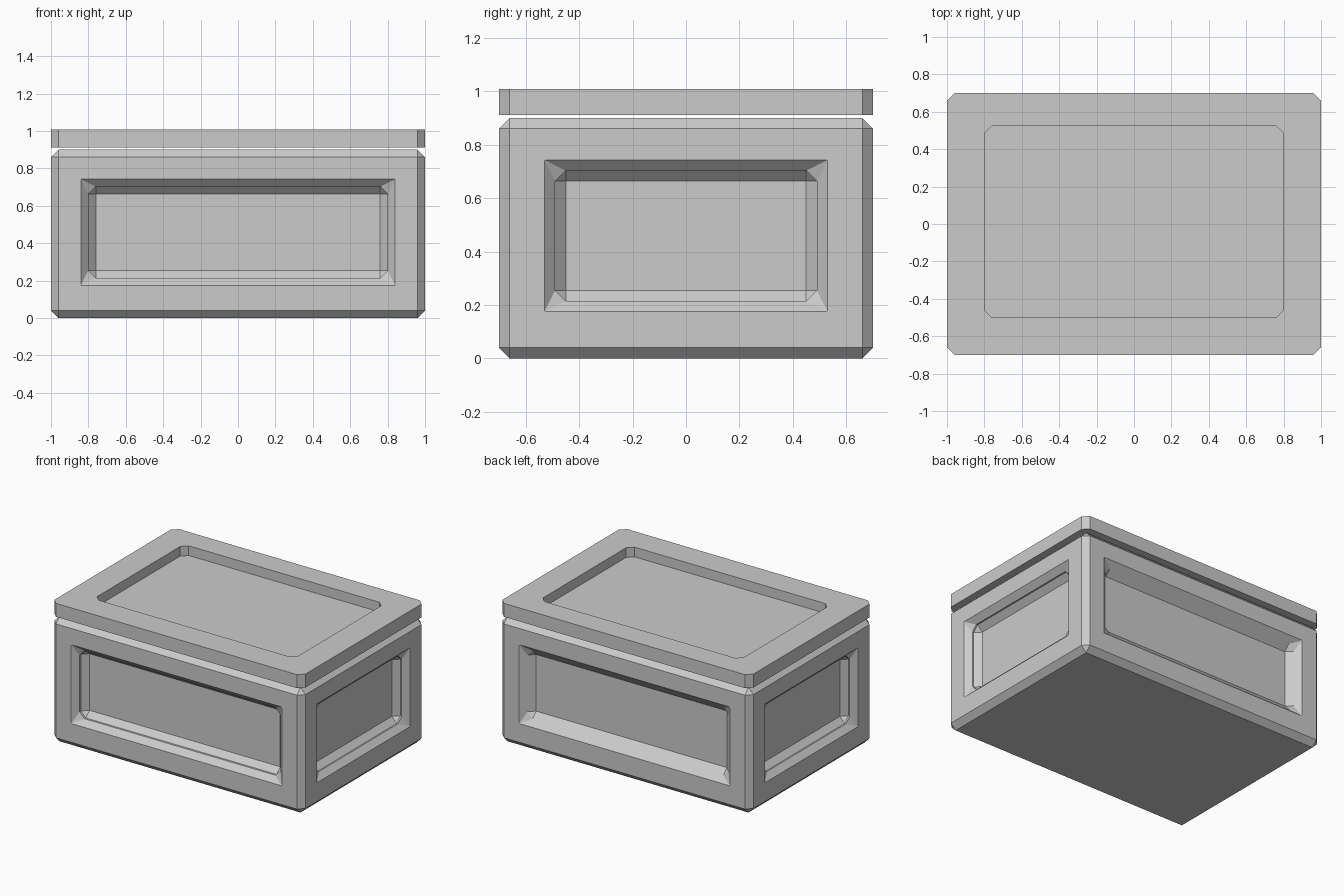
import bpy, bmesh

if "Cube" in bpy.data.objects:
    bpy.data.objects.remove(bpy.data.objects["Cube"])

BEVEL = 0.04


def add_object(name, bm):
    bmesh.ops.recalc_face_normals(bm, faces=bm.faces[:])
    mesh = bpy.data.meshes.new(name)
    bm.to_mesh(mesh)
    bm.free()
    obj = bpy.data.objects.new(name, mesh)
    bpy.context.collection.objects.link(obj)
    return obj


# Crate body: a box with one sunken panel on each side
def make_body():
    bm = bmesh.new()
    bmesh.ops.create_cube(bm, size=1)
    for v in bm.verts:
        v.co = (v.co.x * 2, v.co.y * 1.4, (v.co.z + 0.5) * 0.9)
    half = (0.80, 0.49)          # panel half widths along x and y
    z_low, z_high = 0.215, 0.703
    bm.normal_update()
    sides = [f for f in bm.faces if abs(f.normal.z) < 0.5]
    for face in sides:
        n = face.normal.copy()
        axis = 1 if abs(n.x) > 0.5 else 0
        depth = 0.09 if axis == 1 else (0.095 if n.y < 0 else 0.08)
        bmesh.ops.inset_individual(bm, faces=[face], thickness=0.1)
        for v in face.verts:
            v.co[axis] = half[axis] * (1 if v.co[axis] > 0 else -1)
            v.co.z = z_high if v.co.z > 0.45 else z_low
        floor = bmesh.ops.extrude_discrete_faces(bm, faces=[face])["faces"][0]
        bmesh.ops.translate(bm, verts=floor.verts[:], vec=-n * depth)
    # Chamfer every real corner, outside and inside the panels
    bm.normal_update()
    edges = [e for e in bm.edges if len(e.link_faces) == 2 and e.calc_face_angle() > 0.5]
    bmesh.ops.bevel(bm, geom=edges, offset=BEVEL, offset_type='OFFSET',
                    segments=1, profile=0.5, affect='EDGES',
                    clamp_overlap=False, loop_slide=False)
    return add_object("crate_body", bm)


# Lid: plate with clipped corners and a sunken top
def make_lid():
    bm = bmesh.new()

    def ring(hx, y0, y1, z):
        c = BEVEL
        pts = [(hx, y0 + c), (hx, y1 - c), (hx - c, y1), (c - hx, y1),
               (-hx, y1 - c), (-hx, y0 + c), (c - hx, y0), (hx - c, y0)]
        return [bm.verts.new((x, y, z)) for x, y in pts]

    rings = [ring(1, -0.7, 0.7, 0.911), ring(1, -0.7, 0.7, 1.008),
             ring(0.8, -0.5, 0.525, 1.008), ring(0.8, -0.5, 0.525, 0.938)]
    for a, b in zip(rings, rings[1:]):
        for i in range(8):
            j = (i + 1) % 8
            bm.faces.new((a[i], a[j], b[j], b[i]))
    bm.faces.new(rings[0])
    bm.faces.new(rings[-1])
    return add_object("crate_lid", bm)


make_body()
make_lid()
